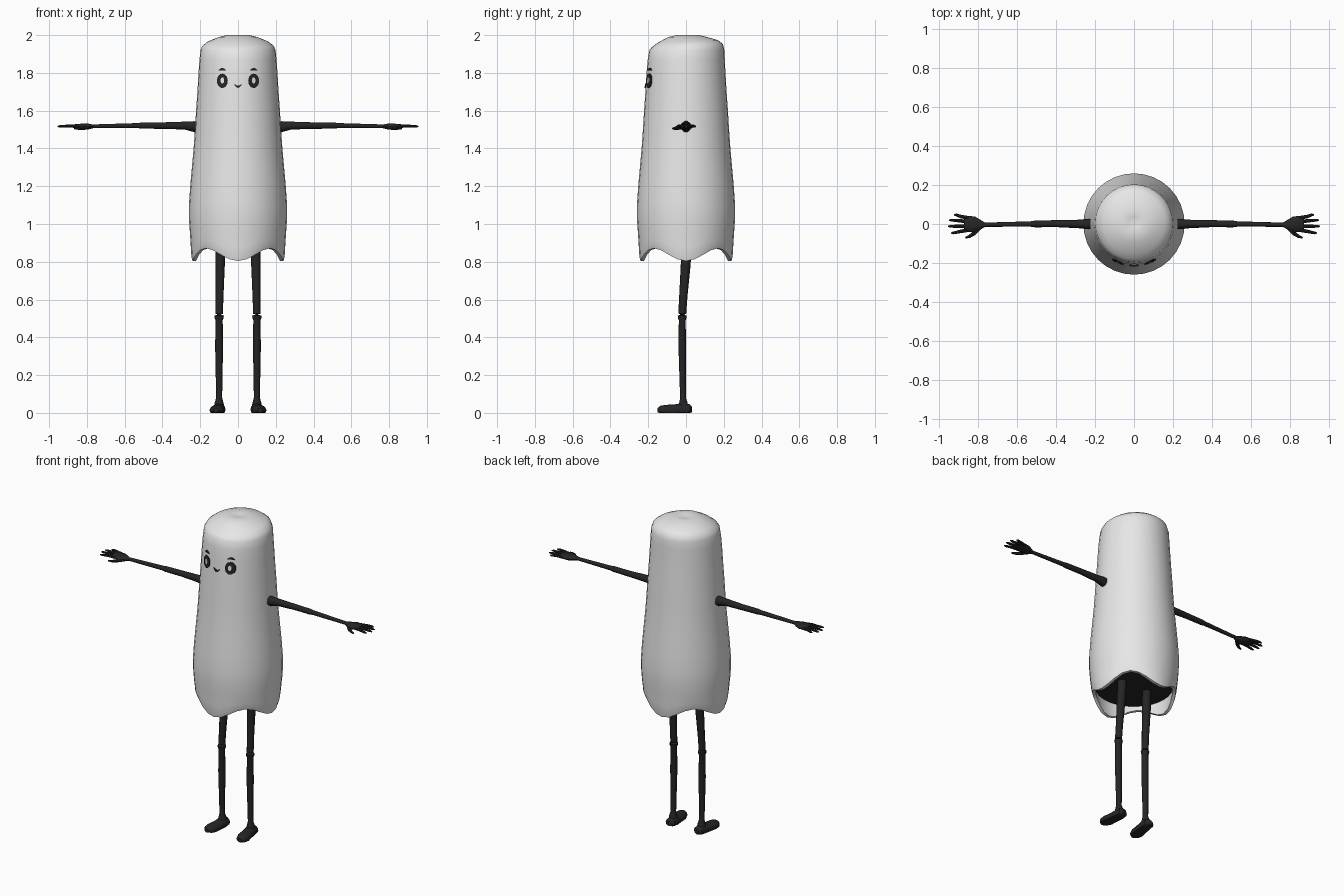
import bpy, bmesh, math
from mathutils import Vector

if "Cube" in bpy.data.objects:
    bpy.data.objects.remove(bpy.data.objects["Cube"])


def material(name, rgb):
    m = bpy.data.materials.new(name)
    m.diffuse_color = (*rgb, 1)
    m.use_nodes = True
    m.node_tree.nodes["Principled BSDF"].inputs["Base Color"].default_value = m.diffuse_color
    return m


WHITE = material("white cloth", (0.8, 0.8, 0.8))
DARK = material("dark skin", (0.018, 0.018, 0.018))


def finish(name, bm, mats, angle=40):
    bmesh.ops.recalc_face_normals(bm, faces=bm.faces)
    me = bpy.data.meshes.new(name)
    bm.to_mesh(me)
    bm.free()
    ob = bpy.data.objects.new(name, me)
    bpy.context.collection.objects.link(ob)
    for m in mats:
        me.materials.append(m)
    bpy.ops.object.select_all(action='DESELECT')
    ob.select_set(True)
    bpy.context.view_layer.objects.active = ob
    bpy.ops.object.shade_smooth_by_angle(angle=math.radians(angle))
    return ob


def skin(bm, rings):
    """Join rings of vertices with quads."""
    faces = []
    for a, b in zip(rings, rings[1:]):
        n = len(a)
        for i in range(n):
            j = (i + 1) % n
            faces.append(bm.faces.new((a[i], a[j], b[j], b[i])))
    return faces


# Body: turned sheet with a four-lobed hem, inner wall and dark underside
# (height, radius) from crown to skirt
PROFILE = [(1.997, 0.03), (2.0, 0.06), (1.989, 0.105), (1.966, 0.16),
           (1.945, 0.188), (1.92, 0.199), (1.87, 0.204), (1.8, 0.209),
           (1.7, 0.215), (1.6, 0.222), (1.5, 0.228), (1.4, 0.235),
           (1.3, 0.244), (1.2, 0.253), (1.1, 0.26), (1.03, 0.26),
           (0.96, 0.255)]
SIDES = 32


def radius(z):
    for (z1, r1), (z0, r0) in zip(PROFILE[1:], PROFILE[2:]):
        if z0 <= z <= z1:
            return r0 + (r1 - r0) * (z - z0) / (z1 - z0)
    return 0.25


def build_body():
    bm = bmesh.new()

    def ring(z, r, wave=0.0, shift=0.0):
        out = []
        for i in range(SIDES):
            t = 2 * math.pi * i / SIDES
            y = r * math.sin(t)
            # the crown leans slightly back
            tilt = 0.05 * y if z > 1.93 else 0
            out.append(bm.verts.new((r * math.cos(t), y + shift,
                                     z - wave * math.cos(4 * t) + tilt * (z < 1.98))))
        return out

    rings = [ring(z, r, shift=0.01 * max(0, (z - 1.85) / 0.15)) for z, r in PROFILE]
    rings += [ring(0.9, 0.25, 0.018), ring(0.86, 0.247, 0.03), ring(0.838, 0.241, 0.034),
              ring(0.838, 0.222, 0.034), ring(0.885, 0.226, 0.012), ring(0.9, 0.226)]
    skin(bm, rings)
    top = bm.verts.new((0, 0.01, 1.992))
    for i in range(SIDES):
        bm.faces.new((top, rings[0][i], rings[0][(i + 1) % SIDES]))
    bm.faces.new(rings[-1]).material_index = 1
    finish("body", bm, [WHITE, DARK], 55)


build_body()


# Tubes: points are (x, y, z, half_width, flatness)
def tube(name, pts, sides=10, floor=False):
    bm = bmesh.new()
    rings = []
    centres = [Vector(p[:3]) for p in pts]
    for k, p in enumerate(pts):
        d = centres[min(k + 1, len(pts) - 1)] - centres[max(k - 1, 0)]
        q = d.to_track_quat('Z', 'Y')
        ring = []
        for i in range(sides):
            t = 2 * math.pi * i / sides
            v = centres[k] + q @ Vector((p[3] * math.cos(t), p[3] * p[4] * math.sin(t), 0))
            if floor:
                v.z = max(v.z, 0)
            ring.append(bm.verts.new(v))
        rings.append(ring)
    skin(bm, rings)
    bm.faces.new(rings[0])
    bm.faces.new(rings[-1])
    return finish(name, bm, [DARK])


# Fingers: root y, tip x, tip y
FINGERS = [(0.030, 0.925, 0.047), (0.012, 0.95, 0.02),
           (-0.010, 0.955, -0.012), (-0.030, 0.94, -0.046)]

for s, side in ((1, "left"), (-1, "right")):
    def limb(name, pts, sides=10, floor=False):
        tube(side + "_" + name, [(s * p[0], *p[1:]) for p in pts], sides, floor)

    # Arm with a wide shoulder and slight elbow
    limb("arm", [(0.20, 0.0, 1.513, 0.026, 1.1), (0.235, 0.0, 1.516, 0.027, 1.1),
                 (0.28, 0.0, 1.521, 0.022, 1), (0.40, 0.002, 1.521, 0.018, 1),
                 (0.51, 0.0, 1.521, 0.017, 1), (0.53, 0.0, 1.521, 0.014, 1),
                 (0.66, -0.002, 1.519, 0.012, 1), (0.79, -0.004, 1.517, 0.011, 0.9)])
    # Hand
    limb("palm", [(0.765, -0.004, 1.517, 0.011, 0.9), (0.79, -0.004, 1.516, 0.026, 0.6),
                  (0.82, -0.002, 1.516, 0.041, 0.4), (0.85, 0.0, 1.517, 0.041, 0.33),
                  (0.872, 0.0, 1.518, 0.034, 0.28)])
    for n, (y0, x1, y1) in enumerate(FINGERS):
        limb("finger_%d" % (n + 1),
             [(0.845, y0, 1.517, 0.010, 0.9), (0.89, (y0 + y1) / 2, 1.519, 0.009, 0.9),
              (x1 - 0.012, y1, 1.517, 0.007, 0.9), (x1, y1, 1.516, 0.003, 1)], 8)
    limb("thumb", [(0.79, -0.015, 1.512, 0.012, 0.9), (0.82, -0.047, 1.508, 0.011, 0.9),
                   (0.845, -0.064, 1.506, 0.008, 0.9), (0.866, -0.071, 1.505, 0.004, 1)], 8)

    # Leg with a knee band and ankle
    limb("leg", [(0.093, 0.004, 0.905, 0.027, 1), (0.095, -0.002, 0.78, 0.026, 1),
                 (0.098, -0.014, 0.62, 0.022, 1), (0.1, -0.02, 0.525, 0.021, 1),
                 (0.1, -0.02, 0.515, 0.025, 1), (0.1, -0.02, 0.503, 0.024, 1),
                 (0.1, -0.02, 0.49, 0.019, 1), (0.1, -0.02, 0.35, 0.021, 1),
                 (0.1, -0.018, 0.2, 0.018, 1), (0.1, -0.016, 0.08, 0.016, 1),
                 (0.1, -0.014, 0.055, 0.023, 1), (0.1, -0.014, 0.02, 0.03, 1)])
    # Foot, turned slightly outwards
    limb("foot", [(0.096, 0.03, 0.018, 0.016, 1), (0.098, 0.018, 0.018, 0.031, 0.9),
                  (0.1, -0.02, 0.018, 0.034, 1), (0.106, -0.065, 0.015, 0.036, 0.8),
                  (0.112, -0.105, 0.014, 0.039, 0.74), (0.116, -0.135, 0.014, 0.03, 0.8),
                  (0.117, -0.15, 0.014, 0.014, 0.9)], 12, True)


# Face: thin plates that follow the curve of the body
def plate(name, outline, mat, lift=0.005):
    bm = bmesh.new()
    front = [bm.verts.new((x, -math.sqrt(radius(z) ** 2 - x * x) - lift, z)) for x, z in outline]
    back = [bm.verts.new((v.co.x, v.co.y + 0.009, v.co.z)) for v in front]
    skin(bm, [front, back])
    bm.faces.new(front)
    bm.faces.new(back)
    finish(name, bm, [mat], 30)


def ellipse(cx, cz, a, b, n=20):
    return [(cx + a * math.cos(2 * math.pi * i / n), cz + b * math.sin(2 * math.pi * i / n))
            for i in range(n)]


def crescent(cx, cz, half, bend, thick, n=8):
    """Curved band; positive bend arches upwards."""
    us = [-1 + 2 * i / n for i in range(n + 1)]

    def edge(u, k):
        return (cx + half * u, cz + bend * (1 - u * u) + k * thick * (1.15 - u * u))
    return [edge(u, 0.5) for u in us] + [edge(u, -0.5) for u in reversed(us)]


for s, side in ((1, "left"), (-1, "right")):
    plate(side + "_eye", ellipse(s * 0.083, 1.758, 0.029, 0.038), DARK)
    plate(side + "_eye_highlight", ellipse(s * 0.083, 1.76, 0.010, 0.017, 14), WHITE, 0.007)
    plate(side + "_brow", crescent(s * 0.083, 1.813, 0.02, 0.007, 0.011), DARK)
plate("mouth", crescent(0, 1.742, 0.022, -0.015, 0.011), DARK)
